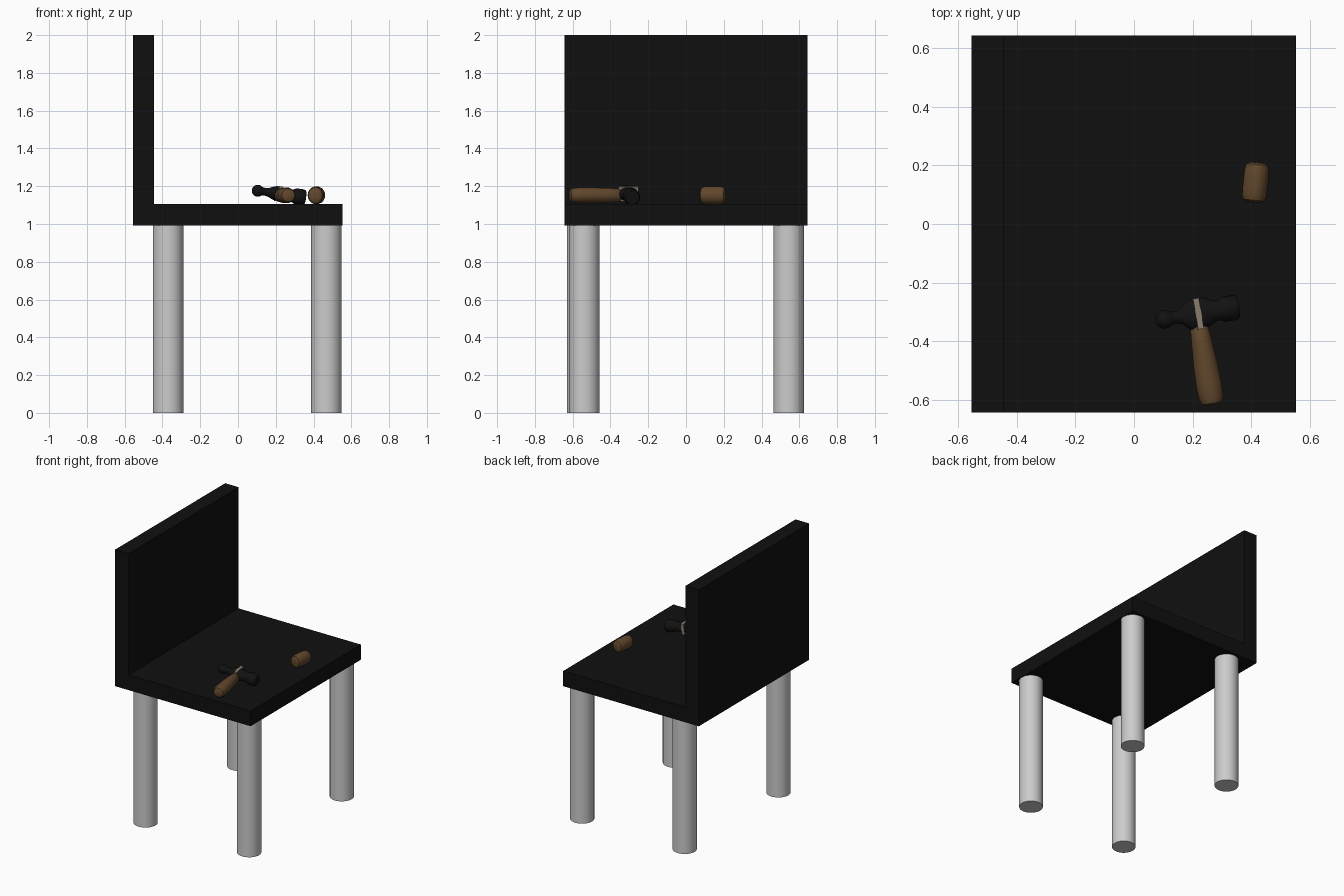
import bpy, bmesh, math
from mathutils import Vector

if "Cube" in bpy.data.objects:
    bpy.data.objects.remove(bpy.data.objects["Cube"])


def material(name, rgb):
    m = bpy.data.materials.new(name)
    m.diffuse_color = (*rgb, 1)
    m.use_nodes = True
    m.node_tree.nodes["Principled BSDF"].inputs["Base Color"].default_value = m.diffuse_color
    return m


BLACK = material("black", (0.005, 0.005, 0.005))
GREY = material("light grey", (0.6, 0.6, 0.6))
IRON = material("dark iron", (0.006, 0.006, 0.006))
WOOD = material("brown wood", (0.12, 0.063, 0.025))
PALE = material("pale wedge", (0.26, 0.21, 0.16))


def finish(name, bm, mat, smooth=False):
    bmesh.ops.recalc_face_normals(bm, faces=bm.faces[:])
    me = bpy.data.meshes.new(name)
    bm.to_mesh(me)
    bm.free()
    ob = bpy.data.objects.new(name, me)
    bpy.context.collection.objects.link(ob)
    me.materials.append(mat)
    if smooth:
        bpy.ops.object.select_all(action='DESELECT')
        ob.select_set(True)
        bpy.context.view_layer.objects.active = ob
        bpy.ops.object.shade_smooth_by_angle(angle=math.radians(40))
    return ob


def prism(name, profile, y0, y1, mat):
    """Extrude an x-z outline along y."""
    bm = bmesh.new()
    f = bm.faces.new([bm.verts.new((x, y0, z)) for x, z in profile])
    r = bmesh.ops.extrude_face_region(bm, geom=[f])
    verts = [g for g in r["geom"] if isinstance(g, bmesh.types.BMVert)]
    bmesh.ops.translate(bm, verts=verts, vec=(0, y1 - y0, 0))
    return finish(name, bm, mat)


def loft(name, origin, axis, u, v, sections, mat, sides=24):
    """Elliptical sections (t, radius_u, radius_v) strung along an axis."""
    bm = bmesh.new()
    rings = []
    for t, ru, rv in sections:
        rings.append([bm.verts.new(origin + axis * t
                      + u * ru * math.cos(2 * math.pi * i / sides)
                      + v * rv * math.sin(2 * math.pi * i / sides))
                      for i in range(sides)])
    for a, b in zip(rings, rings[1:]):
        for i in range(sides):
            j = (i + 1) % sides
            bm.faces.new((a[i], a[j], b[j], b[i]))
    bm.faces.new(rings[0])
    bm.faces.new(rings[-1])
    return finish(name, bm, mat, True)


X, Y, Z = Vector((1, 0, 0)), Vector((0, 1, 0)), Vector((0, 0, 1))

# Seat and backrest
prism("seat", [(-0.445, 0.993), (0.553, 0.993), (0.553, 1.105), (-0.445, 1.105)],
      -0.643, 0.643, BLACK)
prism("backrest", [(-0.555, 0.993), (-0.445, 0.993), (-0.445, 2.0), (-0.555, 2.0)],
      -0.643, 0.643, BLACK)

# Four round legs
for name, x, y in (("front_left_leg", -0.37, -0.55), ("front_right_leg", 0.468, -0.538),
                   ("back_left_leg", -0.37, 0.543), ("back_right_leg", 0.468, 0.543)):
    loft(name, Vector((x, y, 0)), Z, X, Y,
         [(0, 0.081, 0.081), (1.0, 0.081, 0.081)], GREY, 32)

# Hammer frame: head axis, handle axis, and normal
C = Vector((0.215, -0.307, 1.16))
head = Vector((0.97, 0.165, -0.14)).normalized()
grip = Vector((-0.14, 0.99, 0))
grip = (grip - head * grip.dot(head)).normalized()
grip.z = 0
grip.normalize()
up = head.cross(grip).normalized()

# Hammer head: ball, neck, eye, neck and striking face
ball = [(-0.113 - 0.032 * math.cos(a), 0.032 * math.sin(a), 0.032 * math.sin(a))
        for a in [math.radians(d) for d in (5, 25, 45, 65, 90, 115, 135)]]
loft("hammer_head", C, head, grip, up, ball + [
    (-0.075, 0.021, 0.02), (-0.055, 0.026, 0.023), (-0.035, 0.046, 0.032),
    (-0.025, 0.053, 0.036), (0.025, 0.053, 0.036), (0.04, 0.047, 0.034),
    (0.065, 0.034, 0.031), (0.08, 0.036, 0.036), (0.09, 0.043, 0.042),
    (0.134, 0.043, 0.042), (0.143, 0.037, 0.036)], IRON)

# Hammer handle
loft("hammer_handle", C - Z * 0.008, grip, head, up, [
    (-0.315, 0.024, 0.024), (-0.309, 0.035, 0.034), (-0.29, 0.042, 0.039),
    (-0.25, 0.045, 0.042), (-0.18, 0.042, 0.041), (-0.11, 0.037, 0.039),
    (-0.05, 0.031, 0.036), (-0.03, 0.02, 0.02)], WOOD)

# Handle end showing through the hammer eye
bm = bmesh.new()
bmesh.ops.create_cube(bm, size=1)
for vert in bm.verts:
    c = vert.co.copy()
    vert.co = C + head * c.x * 0.02 + grip * c.y * 0.106 + up * c.z * 0.078
finish("handle_tip", bm, PALE)

# Short rounded wooden piece
axis = Vector((0.1, 0.99, 0)).normalized()
half = [(0.069, 0.014, 0.016), (0.067, 0.026, 0.029), (0.061, 0.037, 0.041),
        (0.045, 0.042, 0.046), (0.015, 0.043, 0.047)]
loft("wooden_piece", Vector((0.415, 0.142, 1.152)), axis, axis.cross(Z), Z,
     [(-t, a, b) for t, a, b in half] + half[::-1], WOOD)
